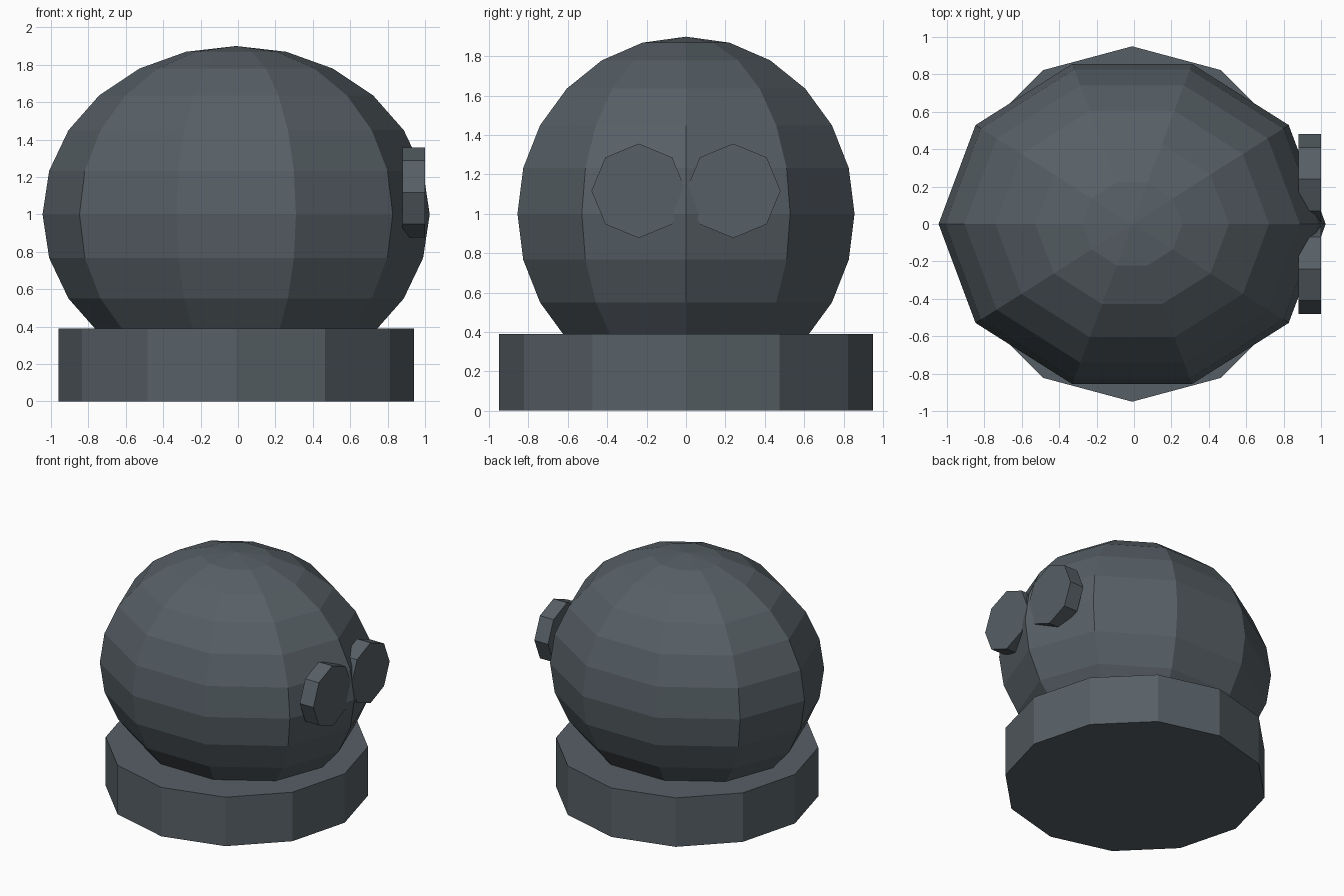
import bpy
from math import pi

cube = bpy.data.objects.get("Cube")
if cube:
    bpy.data.objects.remove(cube, do_unlink=True)

# Single slate grey colour
slate = bpy.data.materials.new("slate_grey")
slate.use_nodes = True
colour = (0.095, 0.116, 0.132, 1)
slate.diffuse_color = colour
slate.node_tree.nodes["Principled BSDF"].inputs["Base Color"].default_value = colour

CENTRE_X = -0.01


def finish(name):
    """Name the new object, colour it and keep its faces flat."""
    obj = bpy.context.object
    obj.name = name
    obj.data.materials.append(slate)
    bpy.ops.object.transform_apply(location=False, rotation=True, scale=True)
    bpy.ops.object.shade_flat()
    return obj


# Low-poly head, slightly wider along x, with an edge facing the front
bpy.ops.mesh.primitive_uv_sphere_add(segments=10, ring_count=12, radius=0.9,
                                     location=(CENTRE_X, 0, 1), rotation=(0, 0, pi / 2))
bpy.ops.object.transform_apply(location=False, rotation=True, scale=False)
bpy.context.object.scale.x = 1.15
finish("head")

# Twelve-sided base
bpy.ops.mesh.primitive_cylinder_add(vertices=12, radius=0.95, depth=0.39,
                                    location=(CENTRE_X, 0, 0.195))
finish("base")

# Pair of octagonal eyes on the +x side
for name, side in (("left_eye", 1), ("right_eye", -1)):
    bpy.ops.mesh.primitive_cylinder_add(vertices=8, radius=0.24, depth=0.12,
                                        location=(0.94, side * 0.24, 1.117),
                                        rotation=(0, pi / 2, 0))
    finish(name)
